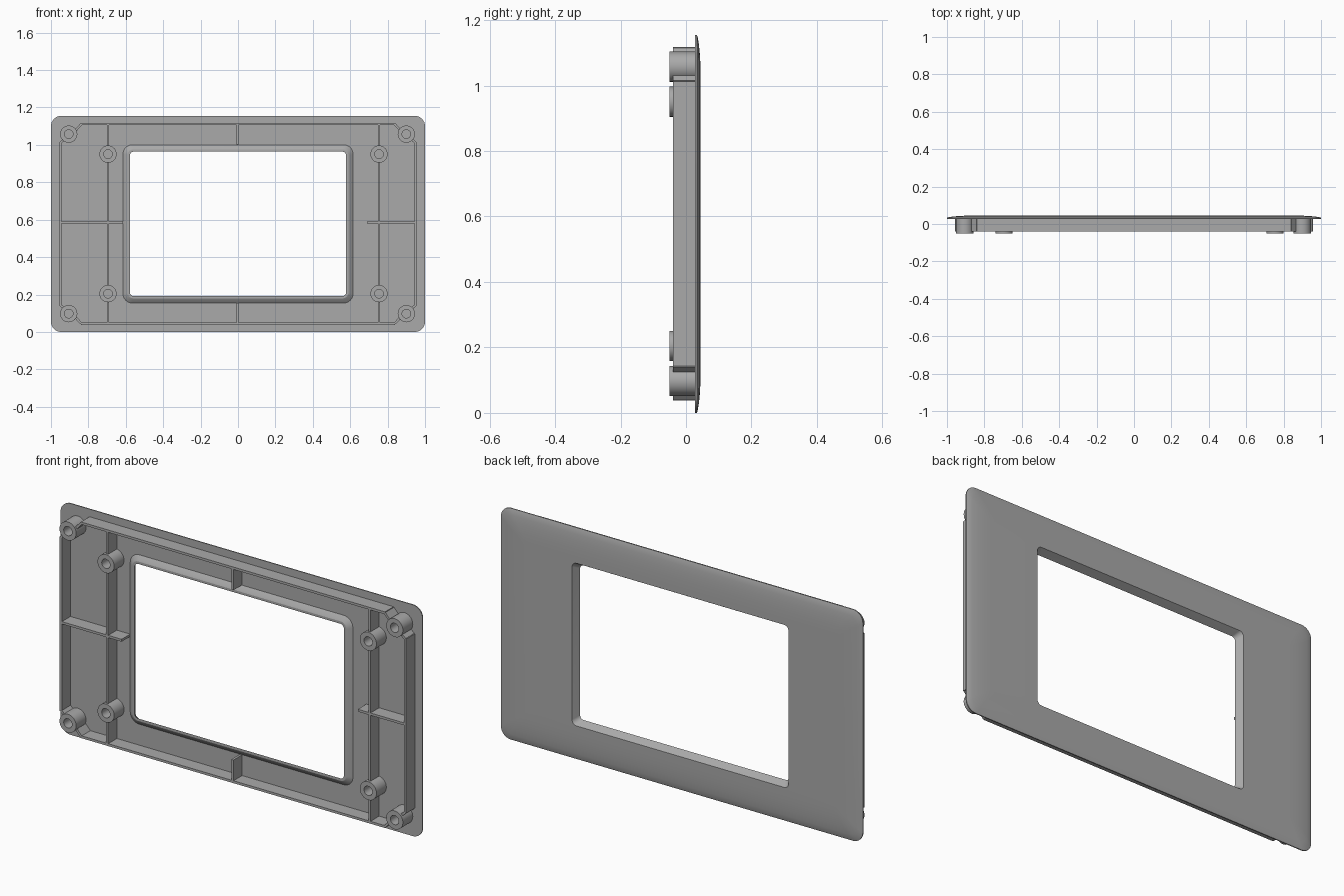
import bpy, bmesh, math
from mathutils import Vector

cube = bpy.data.objects.get("Cube")
if cube:
    bpy.data.objects.remove(cube, do_unlink=True)

grey = bpy.data.materials.new("grey plastic")
grey.use_nodes = True
COLOUR = (0.4, 0.4, 0.4, 1)
grey.diffuse_color = COLOUR
grey.node_tree.nodes["Principled BSDF"].inputs["Base Color"].default_value = COLOUR

MID = 0.5775          # height of the plate centre
INNER, TIP, BOSS_TIP = 0.028, -0.04, -0.05   # inside face, rib edge, boss edge
THICK = 0.012


def finish(name, bm, smooth=None):
    bmesh.ops.recalc_face_normals(bm, faces=bm.faces)
    mesh = bpy.data.meshes.new(name)
    bm.to_mesh(mesh)
    bm.free()
    mesh.materials.append(grey)
    obj = bpy.data.objects.new(name, mesh)
    bpy.context.collection.objects.link(obj)
    if smooth:
        bpy.ops.object.select_all(action='DESELECT')
        obj.select_set(True)
        bpy.context.view_layer.objects.active = obj
        bpy.ops.object.shade_smooth_by_angle(angle=math.radians(smooth))
    return obj


def rounded_rect(hx, hz, r, y, steps=8):
    pts = []
    for q, (sx, sz) in enumerate([(1, 1), (-1, 1), (-1, -1), (1, -1)]):
        for i in range(steps + 1):
            a = math.pi / 2 * (q + i / steps)
            pts.append((sx * (hx - r) + r * math.cos(a), y,
                        MID + sz * (hz - r) + r * math.sin(a)))
    return pts


def loft(bm, loops, closed=True):
    rings = [[bm.verts.new(p) for p in loop] for loop in loops]
    pairs = list(zip(rings, rings[1:]))
    if closed:
        pairs.append((rings[-1], rings[0]))
    for a, b in pairs:
        n = len(a)
        for i in range(n):
            j = (i + 1) % n
            bm.faces.new((a[i], a[j], b[j], b[i]))
    return rings


# Crowned plate with a tapered window and a raised lip on the inside
outer = [(0, INNER), (0, 0.033), (0.006, 0.0355), (0.03, 0.0395),
         (0.06, 0.0425), (0.1, 0.0445), (0.14, 0.045)]
loops = [rounded_rect(1 - d, MID - d, max(0.055 - d * 0.3, 0.02), y) for d, y in outer]
window = [(0.598, 0.025, 0.045), (0.578, 0.02, 0.01), (0.59, 0.03, 0.01),
          (0.598, 0.038, 0.014), (0.615, 0.05, INNER)]
loops += [rounded_rect(hx, hx - 0.192, r, y) for hx, r, y in window]
bm = bmesh.new()
loft(bm, loops)
finish("face_plate", bm, 20)


def bar(bm, p, q):
    """Upright strip between two points of the (x, z) plane."""
    p, q = Vector(p), Vector(q)
    d = (q - p).normalized()
    side = Vector((-d.y, d.x)) * THICK / 2
    corners = [p + side, q + side, q - side, p - side]
    rings = loft(bm, [[(c.x, y, c.y) for c in corners] for y in (INNER + 0.002, TIP)], False)
    for ring in rings:
        bm.faces.new(ring)


# Perimeter wall with angled ends running into the corner bosses
WX, WZ = 0.951, 0.5335
bm = bmesh.new()
for s in (-1, 1):
    bar(bm, (s * WX, MID - 0.435), (s * WX, MID + 0.435))
    bar(bm, (-0.84, MID + s * WZ), (0.84, MID + s * WZ))
    for t in (-1, 1):
        bar(bm, (s * WX, MID + t * 0.433), (s * 0.928, MID + t * 0.452))
        bar(bm, (s * 0.838, MID + t * WZ), (s * 0.865, MID + t * 0.503))
finish("perimeter_wall", bm)

# Stiffening ribs, interrupted at the screw bosses
LEFT_X, RIGHT_X, BOSS_Z = 0.754, -0.695, 0.373
bm = bmesh.new()
for x in (LEFT_X, RIGHT_X):
    bar(bm, (x, MID - BOSS_Z + 0.036), (x, MID + BOSS_Z - 0.036))
    for s in (-1, 1):
        bar(bm, (x, MID + s * (BOSS_Z + 0.036)), (x, MID + s * WZ))
for s in (-1, 1):
    bar(bm, (-0.003, MID + s * 0.424), (-0.003, MID + s * WZ))
bar(bm, (-WX, 0.585), (-0.615, 0.585))
bar(bm, (0.69, 0.585), (WX, 0.585))
finish("ribs", bm)


# Hollow screw bosses
def boss(name, x, z):
    def circle(r, y, n=32):
        return [(x + r * math.cos(2 * math.pi * i / n), y,
                 z + r * math.sin(2 * math.pi * i / n)) for i in range(n)]
    bm = bmesh.new()
    loft(bm, [circle(0.046, INNER + 0.002), circle(0.046, BOSS_TIP),
              circle(0.023, BOSS_TIP), circle(0.023, INNER + 0.002)])
    finish(name, bm, 30)


for level, s in (("lower", -1), ("upper", 1)):
    boss(f"{level}_left_corner_boss", 0.9, MID + s * 0.48)
    boss(f"{level}_right_corner_boss", -0.905, MID + s * 0.48)
    boss(f"{level}_left_inner_boss", LEFT_X, MID + s * BOSS_Z)
    boss(f"{level}_right_inner_boss", RIGHT_X, MID + s * BOSS_Z)
